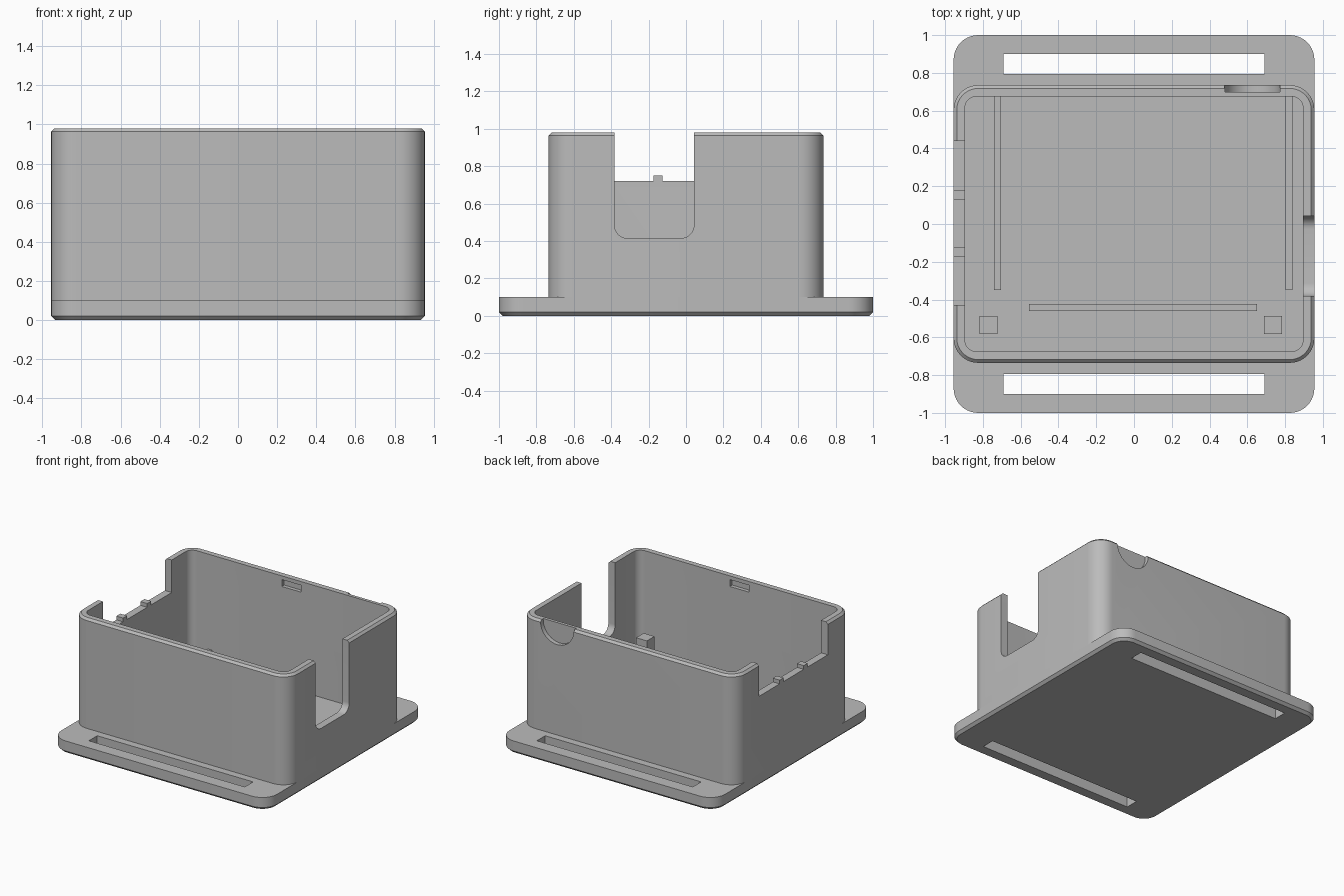
import bpy, bmesh, math
from mathutils import Matrix, Vector

if "Cube" in bpy.data.objects:
    bpy.data.objects.remove(bpy.data.objects["Cube"], do_unlink=True)

grey = bpy.data.materials.new("light_grey_plastic")
grey.use_nodes = True
grey.diffuse_color = (0.5, 0.5, 0.5, 1)
grey.node_tree.nodes["Principled BSDF"].inputs["Base Color"].default_value = (0.5, 0.5, 0.5, 1)


def finish(name, bm):
    bmesh.ops.recalc_face_normals(bm, faces=bm.faces)
    mesh = bpy.data.meshes.new(name)
    bm.to_mesh(mesh)
    bm.free()
    mesh.materials.append(grey)
    obj = bpy.data.objects.new(name, mesh)
    bpy.context.collection.objects.link(obj)
    return obj


def rounded_ring(bm, hx, hy, r, z, steps=10):
    """Ring of vertices around a rounded rectangle."""
    ring = []
    for quarter, (sx, sy) in enumerate([(1, 1), (-1, 1), (-1, -1), (1, -1)]):
        for i in range(steps + 1):
            a = (quarter + i / steps) * math.pi / 2
            ring.append(bm.verts.new((sx * (hx - r) + r * math.cos(a),
                                      sy * (hy - r) + r * math.sin(a), z)))
    return ring


def bridge(bm, a, b):
    for i in range(len(a)):
        j = (i + 1) % len(a)
        bm.faces.new((a[i], a[j], b[j], b[i]))


def loft(name, sections, closed_loop=False):
    """Stack rounded rectangles (hx, hy, r, z); cap them or join into a tube."""
    bm = bmesh.new()
    rings = [rounded_ring(bm, *s) for s in sections]
    for a, b in zip(rings, rings[1:]):
        bridge(bm, a, b)
    if closed_loop:
        bridge(bm, rings[-1], rings[0])
    else:
        bm.faces.new(rings[0])
        bm.faces.new(rings[-1])
    return finish(name, bm)


def box(name, x0, x1, y0, y1, z0, z1):
    bm = bmesh.new()
    centre = Vector((x0 + x1, y0 + y1, z0 + z1)) / 2
    size = Matrix.Diagonal((x1 - x0, y1 - y0, z1 - z0, 1))
    bmesh.ops.create_cube(bm, size=1, matrix=Matrix.Translation(centre) @ size)
    return finish(name, bm)


def cut(target, cutter):
    mod = target.modifiers.new("cut", 'BOOLEAN')
    mod.operation = 'DIFFERENCE'
    mod.solver = 'EXACT'
    mod.object = cutter
    bpy.context.view_layer.objects.active = target
    bpy.ops.object.modifier_apply(modifier=mod.name)
    bpy.data.objects.remove(cutter, do_unlink=True)


def smooth(obj):
    bpy.ops.object.select_all(action='DESELECT')
    obj.select_set(True)
    bpy.context.view_layer.objects.active = obj
    bpy.ops.object.shade_smooth_by_angle(angle=math.radians(30))


HX, HY, R = 0.955, 0.735, 0.13      # outer wall
IX, IY, IR = 0.895, 0.675, 0.06     # inner wall
FLOOR, TOP, C = 0.1, 0.98, 0.017

# Base plate with bevelled underside and two strap slots
base = loft("base_plate", [(HX - 0.02, 0.98, R - 0.02, 0), (HX, 1, R, 0.02), (HX, 1, R, FLOOR)])
for s in (-1, 1):
    y0, y1 = sorted((s * 0.795, s * 0.9))
    cut(base, box("strap_slot_cutter", -0.69, 0.69, y0, y1, -0.1, 0.3))
smooth(base)

# Wall tube with bevelled outer rim
walls = loft("case_walls", [(HX, HY, R, FLOOR), (HX, HY, R, TOP - C),
                            (HX - C, HY - C, R - C, TOP),
                            (IX, IY, IR, TOP), (IX, IY, IR, FLOOR)], closed_loop=True)

# Wide opening in one side wall
cut(walls, box("wide_opening_cutter", -1.1, -0.8, -0.43, 0.44, 0.72, 1.2))

# Round-bottomed port opening in the other side wall
port = loft("port_opening_cutter", [(0.5, 0.2125, 0.07, -0.15), (0.5, 0.2125, 0.07, 0.15)])
port.data.transform(Matrix.Translation((0.95, -0.17, 0.915)) @ Matrix.Rotation(math.pi / 2, 4, 'Y'))
cut(walls, port)

# Half-round thumb recess outside the back wall
bm = bmesh.new()
bmesh.ops.create_cone(bm, cap_ends=True, segments=48, radius1=0.147, radius2=0.147, depth=0.2,
                      matrix=Matrix.Translation((0.627, 0.8, 0.97)) @ Matrix.Rotation(math.pi / 2, 4, 'X'))
cut(walls, finish("thumb_recess_cutter", bm))

# Small lid catch pockets inside front and back walls
for s in (-1, 1):
    y0, y1 = sorted((s * 0.6, s * 0.705))
    cut(walls, box("catch_pocket_cutter", -0.085, 0.085, y0, y1, 0.895, 0.95))
smooth(walls)

# Tabs on the sill of the wide opening
for name, y in (("front_sill_tab", -0.15), ("back_sill_tab", 0.155)):
    box(name, -HX, -IX, y - 0.025, y + 0.025, 0.71, 0.75)

# Interior ribs and posts
box("right_rib", -0.74, -0.703, -0.35, 0.68, FLOOR - 0.02, 0.22)
box("left_rib", 0.803, 0.84, -0.35, 0.68, FLOOR - 0.02, 0.22)
box("front_rib", -0.555, 0.652, -0.46, -0.423, FLOOR - 0.02, 0.22)
for name, x in (("right_post", -0.77), ("left_post", 0.735)):
    box(name, x - 0.048, x + 0.048, -0.583, -0.487, FLOOR - 0.02, 0.37)
